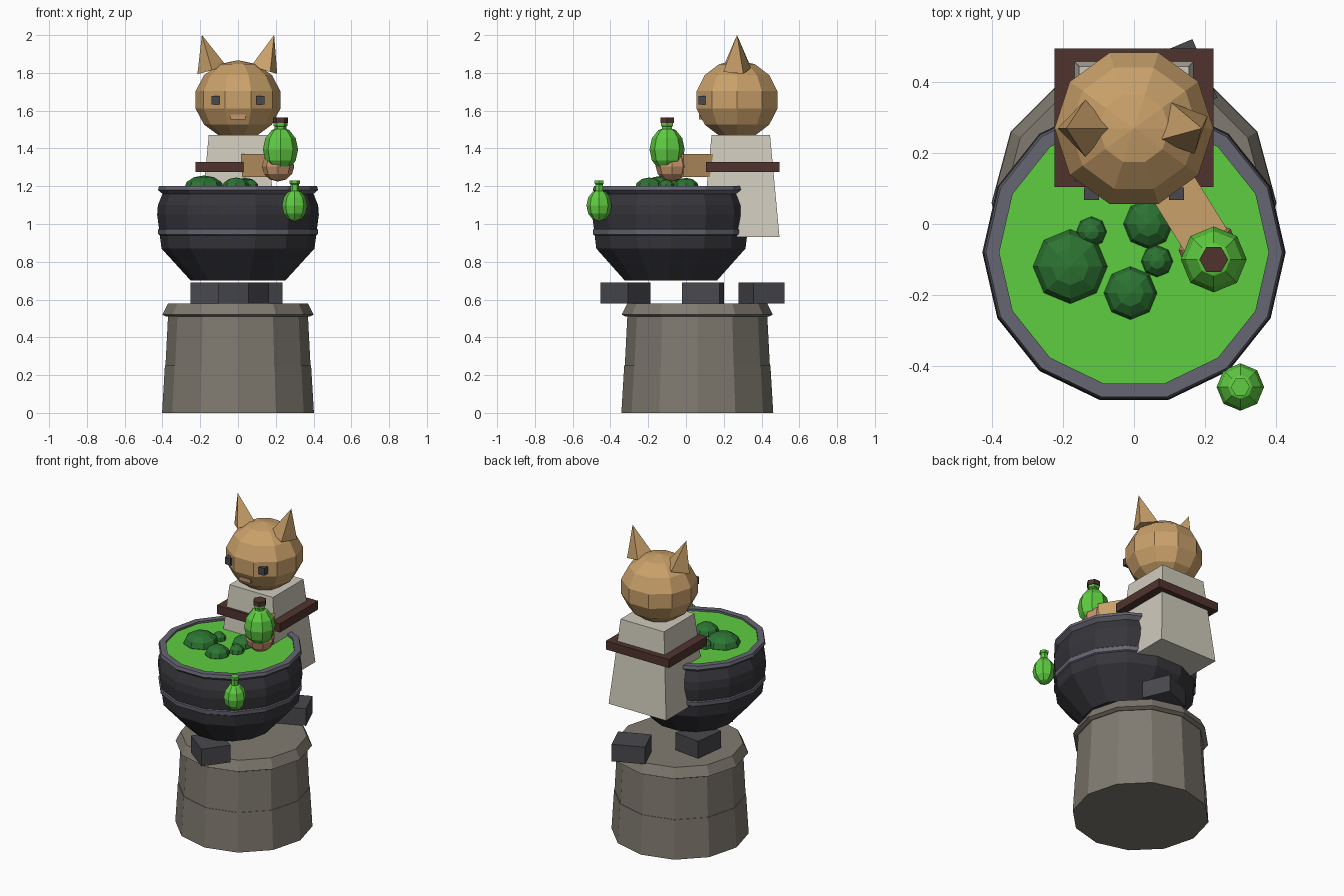
import bpy
import bmesh
from math import sin, cos, pi, radians, atan2
from mathutils import Matrix, Vector

cube = bpy.data.objects.get("Cube")
if cube:
    bpy.data.objects.remove(cube, do_unlink=True)


def material(name, r, g, b):
    rgba = [(c / 255 / 12.92 if c < 10 else ((c / 255 + 0.055) / 1.055) ** 2.4) for c in (r, g, b)] + [1]
    m = bpy.data.materials.new(name)
    m.use_nodes = True
    m.diffuse_color = rgba
    m.node_tree.nodes["Principled BSDF"].inputs["Base Color"].default_value = rgba
    return m


STONE = material("warm stone", 128, 122, 112)
IRON = material("dark iron", 54, 53, 58)
TRIM = material("pale iron", 102, 102, 114)
SLATE = material("slate", 72, 72, 78)
GREEN = material("potion green", 95, 205, 65)
LEAF = material("deep green", 44, 116, 50)
FUR = material("tan fur", 202, 161, 106)
PAW = material("pink tan", 198, 148, 108)
CLOTH = material("linen", 207, 202, 188)
BROWN = material("dark brown", 80, 52, 46)


def finish(name, bm, mats, matrix=None):
    bmesh.ops.recalc_face_normals(bm, faces=bm.faces)
    mesh = bpy.data.meshes.new(name)
    bm.to_mesh(mesh)
    bm.free()
    for m in mats:
        mesh.materials.append(m)
    ob = bpy.data.objects.new(name, mesh)
    bpy.context.collection.objects.link(ob)
    if matrix:
        ob.matrix_world = matrix
    return ob


def lathe(name, profile, n, mats, loc=(0, 0, 0), phase=0, rot=None, bands=()):
    """Revolve (radius, z) points; segments listed in bands use the second material."""
    bm = bmesh.new()
    rings = []
    for r, z in profile:
        if r == 0:
            rings.append([bm.verts.new((0, 0, z))])
        else:
            angles = [phase + 2 * pi * i / n for i in range(n)]
            rings.append([bm.verts.new((r * cos(a), r * sin(a), z)) for a in angles])
    for s, (a, b) in enumerate(zip(rings, rings[1:])):
        for i in range(n):
            j = (i + 1) % n
            corners = [a[i % len(a)], a[j % len(a)], b[j % len(b)], b[i % len(b)]]
            face = bm.faces.new(list(dict.fromkeys(corners)))
            face.material_index = 1 if s in bands else 0
    for ring in (rings[0], rings[-1]):
        if len(ring) > 1:
            bm.faces.new(ring)
    matrix = Matrix.Translation(loc) @ (rot or Matrix())
    return finish(name, bm, mats, matrix)


def ball(name, loc, r, rz, n, rows, mat):
    steps = [pi * k / rows for k in range(1, rows)]
    profile = [(0, -rz)] + [(r * sin(t), -rz * cos(t)) for t in steps] + [(0, rz)]
    return lathe(name, profile, n, [mat], loc)


def box(name, loc, size, mat, turn=0):
    bm = bmesh.new()
    bmesh.ops.create_cube(bm, size=1)
    bmesh.ops.scale(bm, vec=size, verts=bm.verts)
    return finish(name, bm, [mat], Matrix.Translation(loc) @ Matrix.Rotation(turn, 4, "Z"))


# Stone pedestal: two drums and a bevelled cap
base = (0, 0.06, 0)
lathe("pedestal_lower", [(0.402, 0), (0.387, 0.25)], 12, [STONE], base)
lathe("pedestal_upper", [(0.384, 0.25), (0.37, 0.52)], 12, [STONE], base)
lathe("pedestal_cap", [(0.38, 0.51), (0.40, 0.52), (0.37, 0.58)], 12, [STONE], base)

# Three blocks the pot rests on
for i, (x, y) in enumerate([(0.03, -0.32), (-0.15, 0.09), (0.108, 0.40)]):
    box(f"support_block_{i + 1}", (x, y, 0.635), (0.2, 0.18, 0.11), SLATE,
        radians(-37 + 120 * i))

# Pot with a pale band and rim, and the brew inside
pot_at = (0, -0.08, 0)
pot = [(0.25, 0.70), (0.405, 0.87), (0.414, 0.94), (0.422, 0.945), (0.424, 0.97),
       (0.418, 0.975), (0.428, 1.05), (0.424, 1.10), (0.40, 1.16)]
lathe("pot", pot, 14, [IRON, TRIM], pot_at, bands=(2, 3, 4))
rim = [(0.40, 1.16), (0.424, 1.18), (0.418, 1.2), (0.38, 1.2), (0.38, 1.17)]
lathe("pot_rim", rim, 14, [TRIM], pot_at)
lathe("brew", [(0.385, 1.165), (0.385, 1.188)], 14, [GREEN], pot_at)

# Floating leaf clumps
clumps = [(-0.18, -0.12, 0.105), (-0.12, -0.022, 0.043), (0.04, 0.0, 0.07),
          (-0.01, -0.195, 0.075), (0.065, -0.105, 0.045)]
for i, (x, y, r) in enumerate(clumps):
    ball(f"leaf_clump_{i + 1}", (x, y, 1.19), r, 0.03 + 0.35 * r, 8, 6, LEAF)

# Robe and belt
corner = 2 ** 0.5
lathe("robe", [(0.205 * corner, 0.93), (0.155 * corner, 1.47)], 4, [CLOTH],
      (0, 0.29, 0), pi / 4)
box("belt", (0, 0.30, 1.302), (0.45, 0.39, 0.055), BROWN)

# Arm reaching over the pot, with a round paw
start, end = Vector((0.075, 0.16, 1.31)), Vector((0.205, -0.05, 1.31))
reach = end - start
box("arm", (start + end) / 2, (reach.length, 0.135, 0.12), FUR, atan2(reach.y, reach.x))
ball("paw", (0.212, -0.075, 1.305), 0.086, 0.08, 8, 6, PAW)

# Head, ears and face
ball("head", (0, 0.27, 1.657), 0.23, 0.21, 10, 7, FUR)
for side, name, spin in ((1, "left", 25), (-1, "right", 0)):
    tilt = Matrix.Rotation(side * radians(16), 4, "Y")
    lathe(f"{name}_ear", [(0.08, 0), (0, 0.193)], 4, [FUR], (side * 0.138, 0.27, 1.815),
          radians(spin), tilt)
    box(f"{name}_eye", (side * 0.12, 0.085, 1.655), (0.042, 0.035, 0.045), SLATE)
box("mouth", (0, 0.078, 1.567), (0.08, 0.02, 0.025), PAW)


def flask(name, loc, r, half, neck, top):
    ball(f"{name}_body", loc, r, half, 8, 6, GREEN)
    lathe(f"{name}_neck", [(neck * 0.85, half * 0.75), (neck * 0.85, top * 0.85),
                           (neck, top * 0.88), (neck, top)], 6, [GREEN], loc)


# Held flask with a stopper, and a small flask hanging by the pot
flask("held_flask", (0.225, -0.1, 1.395), 0.093, 0.118, 0.036, 0.142)
lathe("stopper", [(0.041, 1.535), (0.041, 1.565)], 6, [BROWN], (0.225, -0.1, 0))
flask("small_flask", (0.30, -0.46, 1.098), 0.067, 0.085, 0.027, 0.132)
